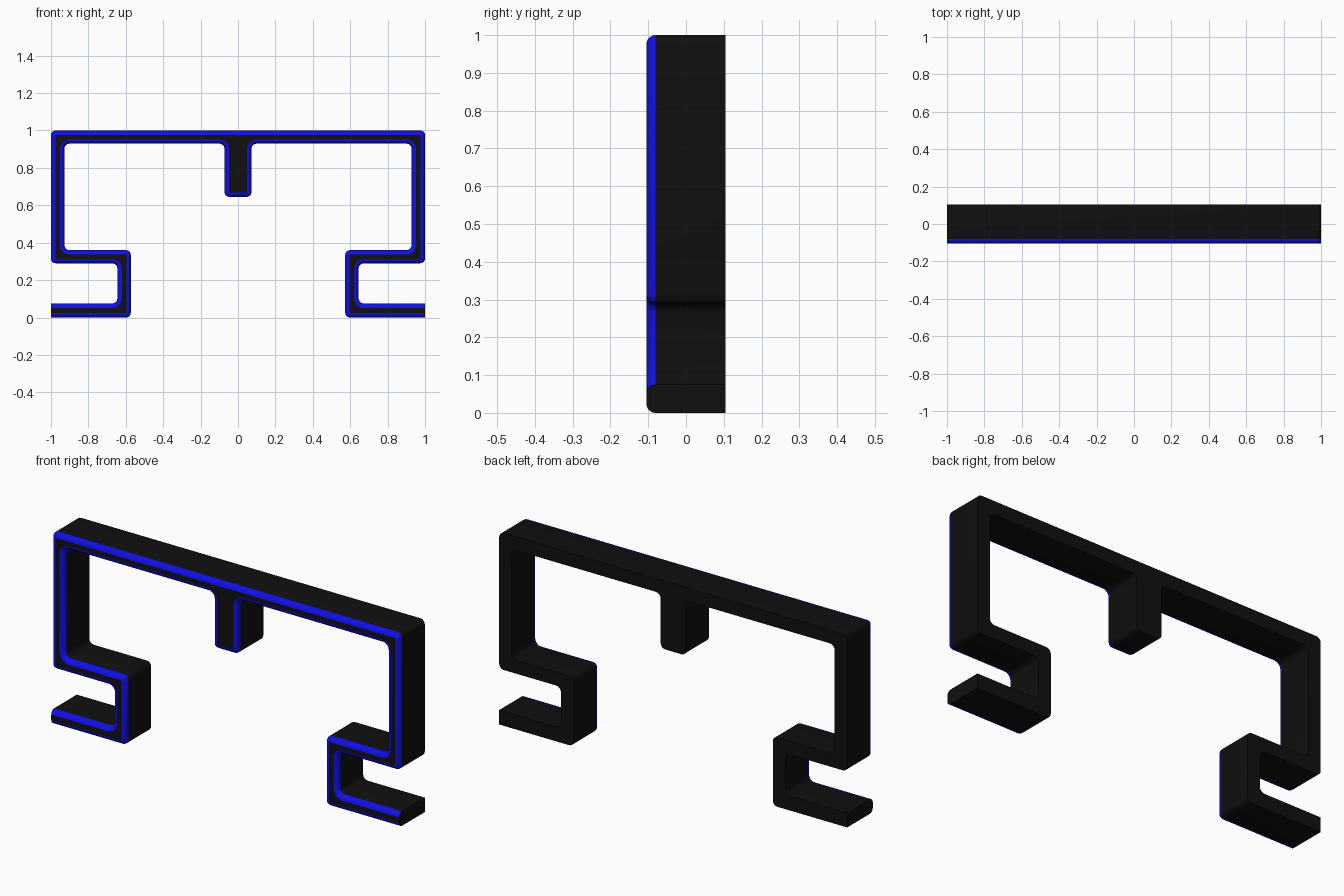
import bpy, bmesh, math
from mathutils import Vector

if "Cube" in bpy.data.objects:
    bpy.data.objects.remove(bpy.data.objects["Cube"])

HALF_DEPTH = 0.105
BEVEL = 0.024
STEPS = 4

# Right half of the outline (x, z), clockwise from the top corner
half = [(1, 1), (1, .29), (.645, .29), (.645, .075), (1, .075), (1, 0),
        (.573, 0), (.573, .36), (.928, .36), (.928, .93), (.072, .93), (.072, .645)]
outline = [Vector(p) for p in half + [(-x, z) for x, z in reversed(half)]]
N = len(outline)


def is_end(a, b):
    # Open ends of the lower arms are cut flat
    return abs(a.x) == 1 and a.x == b.x and max(a.y, b.y) < .1


def inward(a, b, d):
    if is_end(a, b):
        return Vector((0, 0))
    e = (b - a).normalized()
    return Vector((e.y, -e.x)) * d


def ring(d):
    """Outline moved inward by d, with rounded corners."""
    pts = []
    for i, p in enumerate(outline):
        a, b = outline[i - 1], outline[(i + 1) % N]
        q = p + inward(a, p, d) + inward(p, b, d)
        if is_end(a, p) or is_end(p, b):
            pts.append(q)
            continue
        u, v = (p - a).normalized(), (b - p).normalized()
        convex = u.x * v.y - u.y * v.x < 0
        r = max(.025 - d, .001) if convex else .028 + d
        centre = q - u * r + v * r
        for k in range(STEPS + 1):
            t = k / STEPS * math.pi / 2
            pts.append(centre - v * r * math.cos(t) + u * r * math.sin(t))
    return pts


def material(name, colour):
    m = bpy.data.materials.new(name)
    m.diffuse_color = colour
    m.use_nodes = True
    m.node_tree.nodes["Principled BSDF"].inputs["Base Color"].default_value = m.diffuse_color
    return m


# Bracket body with a rounded front rim
layers = [(HALF_DEPTH, 0)]
for k in range(STEPS + 1):
    t = k / STEPS * math.pi / 2
    layers.append((-HALF_DEPTH + BEVEL * (1 - math.sin(t)), BEVEL * (1 - math.cos(t))))

bm = bmesh.new()
rings = [[bm.verts.new((p.x, y, p.y)) for p in ring(d)] for y, d in layers]
count = len(rings[0])
end_faces = {True: [], False: []}
for j in range(len(rings) - 1):
    for i in range(count):
        n = (i + 1) % count
        quad = [rings[j][i], rings[j][n], rings[j + 1][n], rings[j + 1][i]]
        at_end = all(abs(abs(v.co.x) - 1) < 1e-5 and v.co.z < .08 for v in quad)
        if at_end:
            end_faces[quad[0].co.x > 0].append(quad)
            continue
        f = bm.faces.new(quad)
        f.smooth = True
        f.material_index = 1 if j else 0

# Flat arm ends, then the back and front faces
for quads in end_faces.values():
    first = [q[0] for q in quads] + [quads[-1][3]]
    second = [q[1] for q in quads] + [quads[-1][2]]
    bm.faces.new(first + second[::-1])
bm.faces.new(rings[0])
bm.faces.new(rings[-1])
bmesh.ops.recalc_face_normals(bm, faces=bm.faces)

mesh = bpy.data.meshes.new("bracket")
bm.to_mesh(mesh)
bm.free()
mesh.materials.append(material("black", (.005, .005, .005, 1)))
mesh.materials.append(material("blue_rim", (.005, .005, .8, 1)))
bracket = bpy.data.objects.new("bracket", mesh)
bpy.context.collection.objects.link(bracket)
bpy.context.view_layer.objects.active = bracket
bracket.select_set(True)
bpy.ops.object.shade_smooth_by_angle(angle=math.radians(35))
# Keep the large caps flat shaded
for p in mesh.polygons:
    if len(p.vertices) > 4:
        p.use_smooth = False
